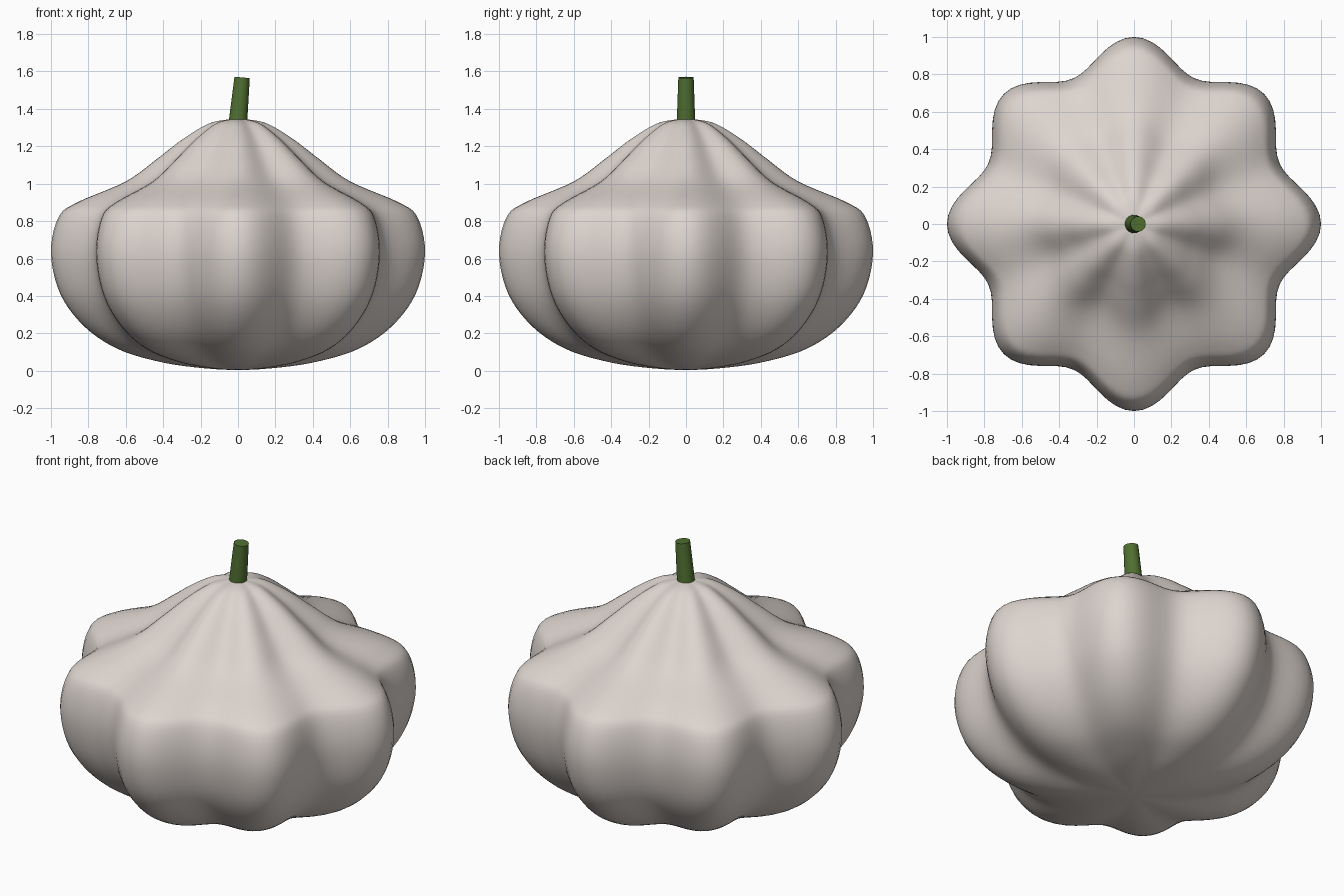
import bpy
import bmesh
import math
from mathutils import Matrix, Vector

cube = bpy.data.objects.get("Cube")
if cube:
    bpy.data.objects.remove(cube, do_unlink=True)


def make_material(name, color):
    mat = bpy.data.materials.new(name)
    mat.use_nodes = True
    mat.diffuse_color = color
    mat.node_tree.nodes["Principled BSDF"].inputs["Base Color"].default_value = color
    return mat


def make_object(name, bm, mat):
    bmesh.ops.recalc_face_normals(bm, faces=bm.faces)
    mesh = bpy.data.meshes.new(name)
    bm.to_mesh(mesh)
    bm.free()
    mesh.materials.append(mat)
    obj = bpy.data.objects.new(name, mesh)
    bpy.context.collection.objects.link(obj)
    bpy.ops.object.select_all(action="DESELECT")
    obj.select_set(True)
    bpy.context.view_layer.objects.active = obj
    bpy.ops.object.shade_smooth_by_angle(angle=math.radians(50))
    return obj


def smooth_profile(points, steps):
    """Catmull-Rom curve through (radius, height) points, level at both poles."""
    pts = [Vector(p) for p in points]
    flip = lambda p: Vector((-p.x, p.y))
    pts = [flip(pts[1])] + pts + [flip(pts[-2])]
    curve = []
    for a, b, c, d in zip(pts, pts[1:], pts[2:], pts[3:]):
        for i in range(steps):
            t = i / steps
            curve.append(0.5 * (2 * b + (c - a) * t + (2 * a - 5 * b + 4 * c - d) * t**2
                                + (3 * b - a - 3 * c + d) * t**3))
    curve.append(pts[-2])
    return curve


def lobe(angle):
    """Eight rounded ribs, the diagonal ones slightly blunter."""
    return (0.925 + 0.075 * math.cos(8 * angle)) * (0.992 + 0.008 * math.cos(4 * angle))


# Ribbed body: a profile turned around z, with the radius scaled by the lobes
PROFILE = [(0, 0.004), (0.21, 0.016), (0.42, 0.048), (0.64, 0.115), (0.82, 0.235),
           (0.95, 0.41), (1.0, 0.63), (0.96, 0.82), (0.86, 0.9), (0.6, 1.012),
           (0.43, 1.135), (0.3, 1.235), (0.17, 1.315), (0.08, 1.34), (0, 1.343)]
SEGMENTS = 128
curve = smooth_profile(PROFILE, 5)
bm = bmesh.new()
rings = []
for p in curve[1:-1]:
    ring = []
    for s in range(SEGMENTS):
        a = math.tau * s / SEGMENTS
        r = p.x * lobe(a)
        ring.append(bm.verts.new((r * math.cos(a), r * math.sin(a), p.y)))
    rings.append(ring)
bottom, top = (bm.verts.new((0, 0, p.y)) for p in (curve[0], curve[-1]))
for s in range(SEGMENTS):
    n = (s + 1) % SEGMENTS
    for low, high in zip(rings, rings[1:]):
        bm.faces.new((low[s], low[n], high[n], high[s]))
    bm.faces.new((bottom, rings[0][n], rings[0][s]))
    bm.faces.new((top, rings[-1][s], rings[-1][n]))
make_object("squash_body", bm, make_material("pale cream", (0.72, 0.66, 0.62, 1)))

# Tapered stem leaning towards +x
base, tip = Vector((-0.002, 0, 1.31)), Vector((0.022, 0, 1.568))
axis = tip - base
bm = bmesh.new()
bmesh.ops.create_cone(bm, cap_ends=True, segments=24, radius1=0.05, radius2=0.041,
                      depth=axis.length)
lean = axis.to_track_quat("Z", "Y").to_matrix().to_4x4()
bmesh.ops.transform(bm, matrix=Matrix.Translation((base + tip) / 2) @ lean, verts=bm.verts)
make_object("stem", bm, make_material("stem green", (0.08, 0.16, 0.03, 1)))
